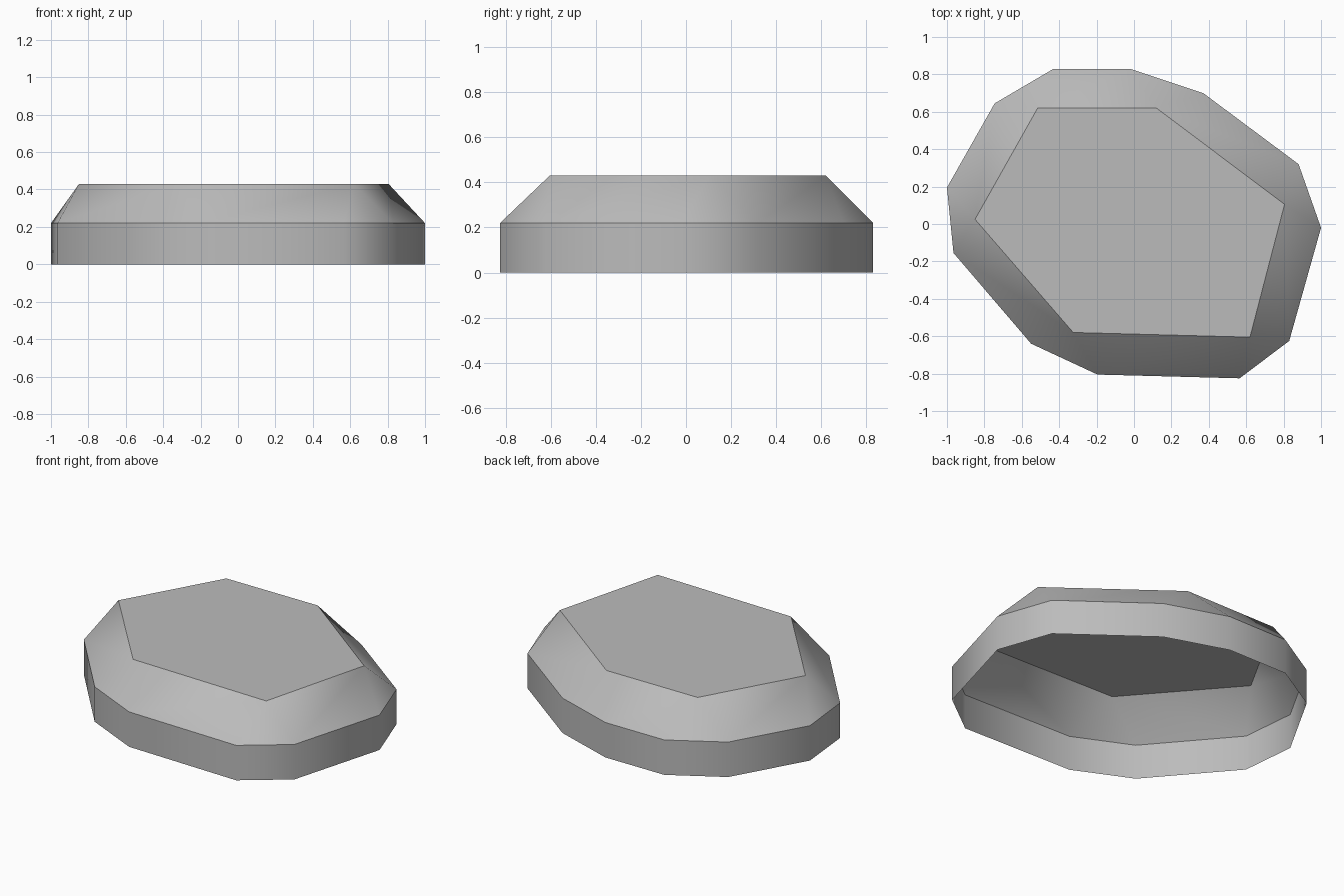
import bpy
import bmesh

cube = bpy.data.objects.get("Cube")
if cube:
    bpy.data.objects.remove(cube, do_unlink=True)

WALL_HEIGHT, TOP_HEIGHT = 0.22, 0.43

# Corners of the flat top, each with the two outline corners it chamfers down to
CORNERS = [
    ((0.805, 0.105), (1.0, -0.02), (0.88, 0.32)),
    ((0.12, 0.62), (0.37, 0.70), (-0.02, 0.83)),
    ((-0.515, 0.62), (-0.43, 0.83), (-0.745, 0.645)),
    ((-0.85, 0.025), (-1.0, 0.195), (-0.965, -0.155)),
    ((-0.325, -0.58), (-0.55, -0.64), (-0.195, -0.805)),
    ((0.62, -0.605), (0.565, -0.825), (0.83, -0.625)),
]

stone_grey = bpy.data.materials.new("stone_grey")
stone_grey.use_nodes = True
grey = (0.5, 0.5, 0.5, 1.0)
stone_grey.diffuse_color = grey
stone_grey.node_tree.nodes["Principled BSDF"].inputs["Base Color"].default_value = grey

bm = bmesh.new()


def ring(points, z):
    return [bm.verts.new((x, y, z)) for x, y in points]


outline = [p for _, a, b in CORNERS for p in (a, b)]
ground = ring(outline, 0)
rim = ring(outline, WALL_HEIGHT)
top = ring([c[0] for c in CORNERS], TOP_HEIGHT)

# Upright wall, open underneath
n = len(outline)
for i in range(n):
    j = (i + 1) % n
    bm.faces.new((ground[i], ground[j], rim[j], rim[i])).smooth = True

# Sloping shoulder: a triangle at each corner, a quad along each side
m = len(top)
for i in range(m):
    a, b, c = rim[2 * i], rim[2 * i + 1], rim[(2 * i + 2) % n]
    bm.faces.new((a, b, top[i])).smooth = True
    bm.faces.new((b, c, top[(i + 1) % m], top[i])).smooth = True

# Flat top
bm.faces.new(top)

# Crisp edges around the rim and the top
for loop in (rim, top):
    for i, v in enumerate(loop):
        bm.edges.get((v, loop[(i + 1) % len(loop)])).smooth = False

mesh = bpy.data.meshes.new("flat_stone")
bm.to_mesh(mesh)
bm.free()
mesh.materials.append(stone_grey)
stone = bpy.data.objects.new("flat_stone", mesh)
bpy.context.collection.objects.link(stone)
